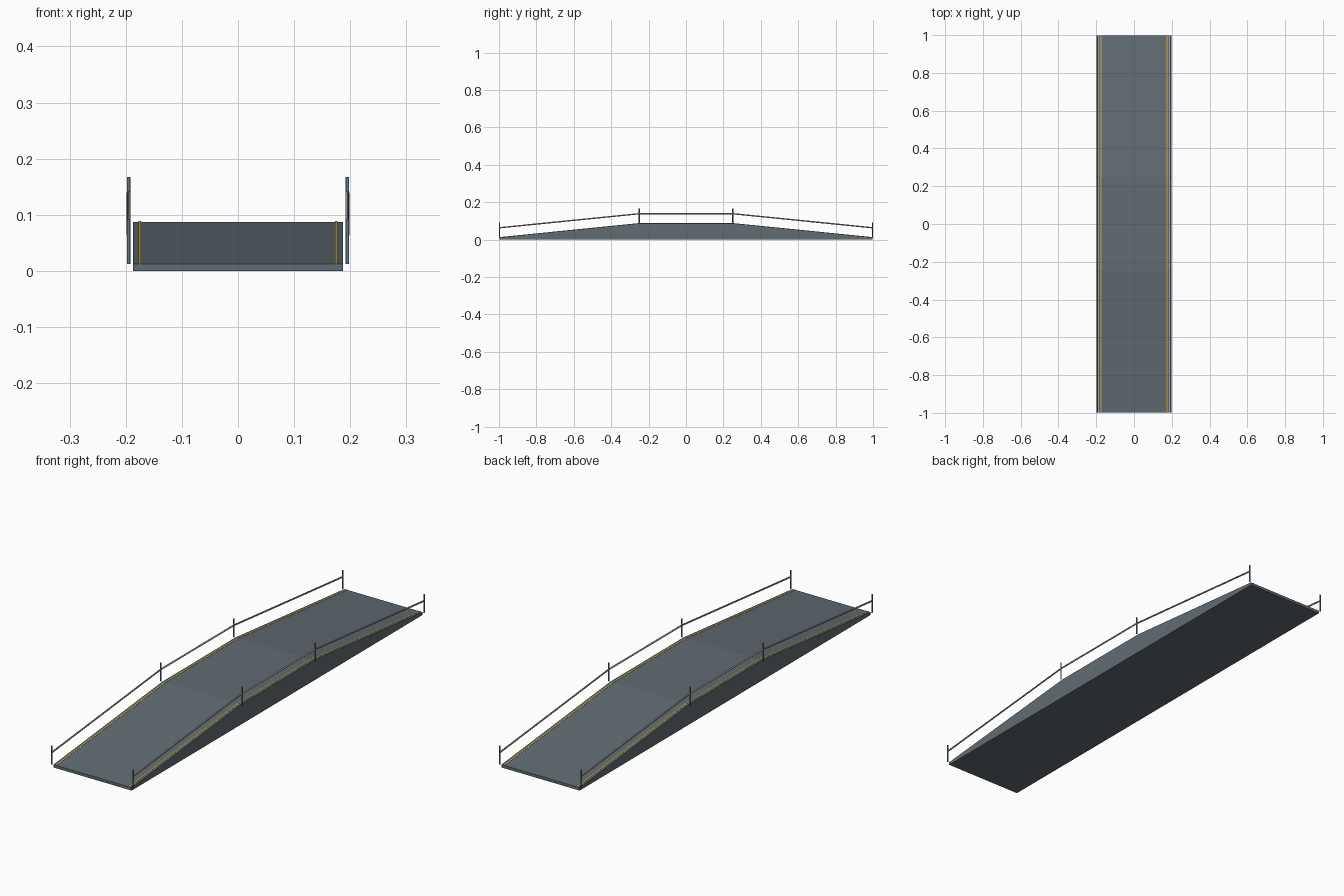
import bpy, bmesh
from mathutils import Vector

if "Cube" in bpy.data.objects:
    bpy.data.objects.remove(bpy.data.objects["Cube"])

END, MID = 0.997, 0.25          # y of ramp ends and flat crest
LOW, HIGH = 0.0125, 0.0875      # deck surface heights
PATH = [(-END, LOW), (-MID, HIGH), (MID, HIGH), (END, LOW)]


def material(name, color):
    m = bpy.data.materials.new(name)
    m.diffuse_color = (*color, 1)
    m.use_nodes = True
    m.node_tree.nodes["Principled BSDF"].inputs["Base Color"].default_value = m.diffuse_color
    return m


deck_mat = material("slate_grey", (0.12, 0.15, 0.17))
line_mat = material("yellow_paint", (0.65, 0.42, 0.03))
post_mat = material("steel_blue", (0.13, 0.19, 0.23))
rail_mat = material("light_metal", (0.38, 0.38, 0.37))


def extrude_profile(name, profile, x0, x1, mat):
    """Extrude a closed (y, z) profile across x."""
    bm = bmesh.new()
    face = bm.faces.new([bm.verts.new((x0, y, z)) for y, z in profile])
    out = bmesh.ops.extrude_face_region(bm, geom=[face])
    verts = [v for v in out["geom"] if isinstance(v, bmesh.types.BMVert)]
    bmesh.ops.translate(bm, verts=verts, vec=(x1 - x0, 0, 0))
    bmesh.ops.recalc_face_normals(bm, faces=bm.faces)
    me = bpy.data.meshes.new(name)
    bm.to_mesh(me)
    bm.free()
    me.materials.append(mat)
    ob = bpy.data.objects.new(name, me)
    bpy.context.collection.objects.link(ob)


def bar(name, a, b, radius, mat):
    """Round bar between two points."""
    a, b = Vector(a), Vector(b)
    bpy.ops.mesh.primitive_cylinder_add(vertices=12, radius=radius, depth=(b - a).length,
                                        location=(a + b) / 2)
    ob = bpy.context.object
    ob.name = name
    ob.rotation_euler = (b - a).to_track_quat('Z', 'Y').to_euler()
    bpy.ops.object.shade_smooth_by_angle()
    ob.data.materials.append(mat)


# Solid ramp body
extrude_profile("ramp_deck", [(-END, 0)] + PATH + [(END, 0)], -0.1875, 0.1875, deck_mat)

for side, s in (("left", -1), ("right", 1)):
    # Painted edge line, slightly raised above the deck
    strip = [(y, z + 0.001) for y, z in PATH] + [(y, z - 0.001) for y, z in reversed(PATH)]
    extrude_profile(f"edge_line_{side}", strip, s * 0.175 - 0.0025, s * 0.175 + 0.0025, line_mat)
    # Posts at every change of slope
    x = s * 0.195
    for i, (y, z) in enumerate(PATH):
        bar(f"post_{side}_{i}", (x, y, z), (x, y, z + 0.08), 0.003, post_mat)
    # Handrail following the deck
    for i, ((y0, z0), (y1, z1)) in enumerate(zip(PATH, PATH[1:])):
        bar(f"handrail_{side}_{i}", (x, y0, z0 + 0.051), (x, y1, z1 + 0.051), 0.0035, rail_mat)
